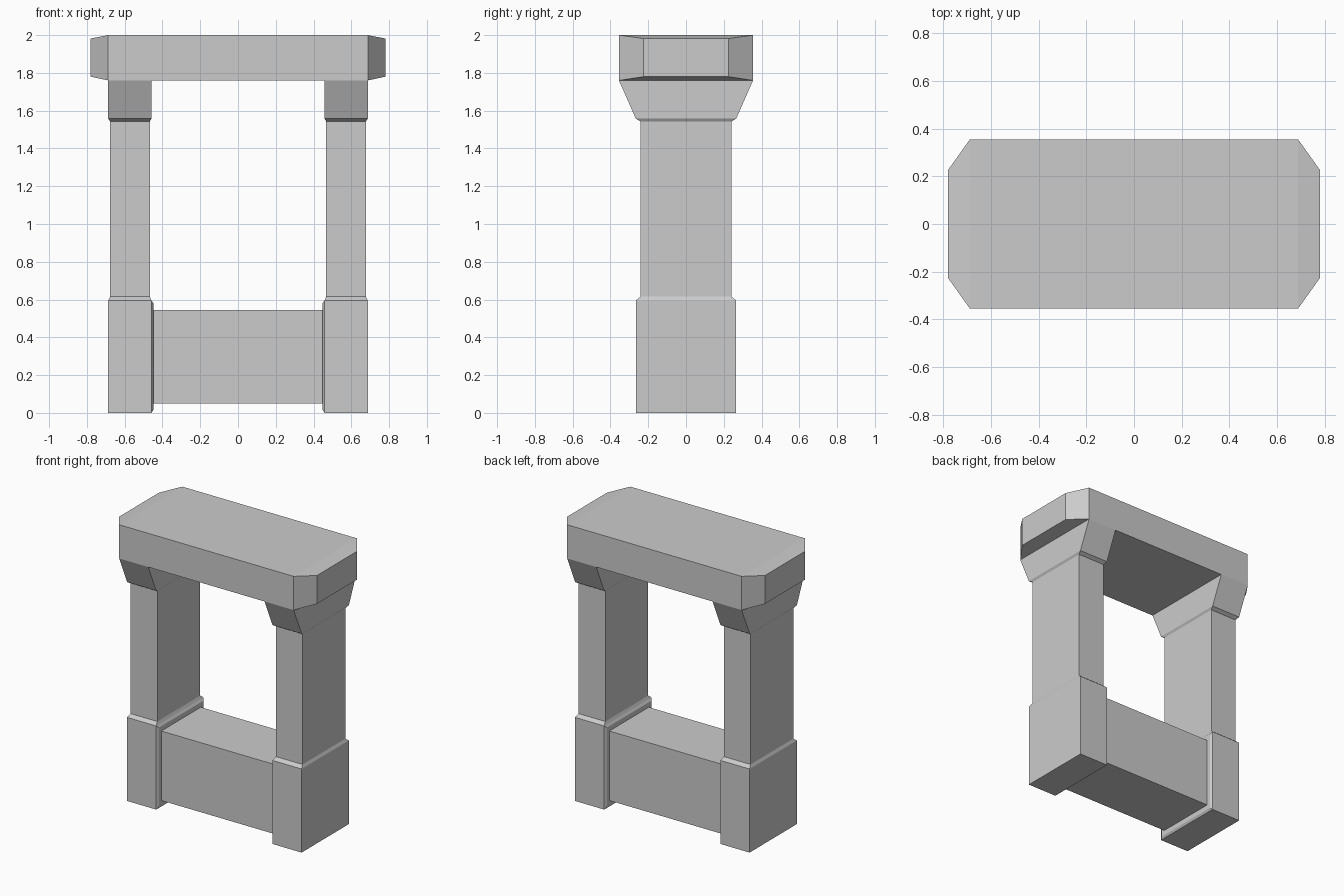
import bpy, bmesh

if "Cube" in bpy.data.objects:
    bpy.data.objects.remove(bpy.data.objects["Cube"])


def loft(name, rings):
    """Skin a list of four-cornered sections into a closed flat-faced solid."""
    bm = bmesh.new()
    loops = [[bm.verts.new(p) for p in ring] for ring in rings]
    for a, b in zip(loops, loops[1:]):
        for i in range(4):
            j = (i + 1) % 4
            bm.faces.new((a[i], a[j], b[j], b[i]))
    bm.faces.new(loops[0])
    bm.faces.new(loops[-1])
    bmesh.ops.recalc_face_normals(bm, faces=bm.faces)
    mesh = bpy.data.meshes.new(name)
    bm.to_mesh(mesh)
    bm.free()
    obj = bpy.data.objects.new(name, mesh)
    bpy.context.collection.objects.link(obj)
    return obj


def section_z(z, x0, x1, y):
    return [(x0, -y, z), (x1, -y, z), (x1, y, z), (x0, y, z)]


def section_x(x, y, z0, z1):
    return [(x, -y, z0), (x, y, z0), (x, y, z1), (x, -y, z1)]


def mirror_x(obj):
    obj.modifiers.new("Mirror", 'MIRROR').use_mirror_merge = False


# Table slab with tapered ends
loft("top_slab", [section_x(-0.78, 0.225, 1.78, 1.982),
                  section_x(-0.687, 0.355, 1.76, 2.0),
                  section_x(0.687, 0.355, 1.76, 2.0),
                  section_x(0.78, 0.225, 1.78, 1.982)])

# Pillars: foot block, chamfer, shaft, flared capital
pillar = loft("pillar", [section_z(0.0, 0.458, 0.687, 0.266),
                         section_z(0.595, 0.458, 0.687, 0.266),
                         section_z(0.615, 0.467, 0.677, 0.241),
                         section_z(1.543, 0.467, 0.677, 0.241),
                         section_z(1.558, 0.458, 0.687, 0.266),
                         section_z(1.76, 0.458, 0.687, 0.355)])
mirror_x(pillar)

# Thin bevelled pad on the inner side of each foot block
pad = loft("foot_inner_pad", [section_x(0.458, 0.266, 0.0, 0.595),
                              section_x(0.448, 0.25, 0.015, 0.58)])
mirror_x(pad)

# Low wall between the feet
loft("low_wall", [section_x(-0.45, 0.222, 0.05, 0.545),
                  section_x(0.45, 0.222, 0.05, 0.545)])
